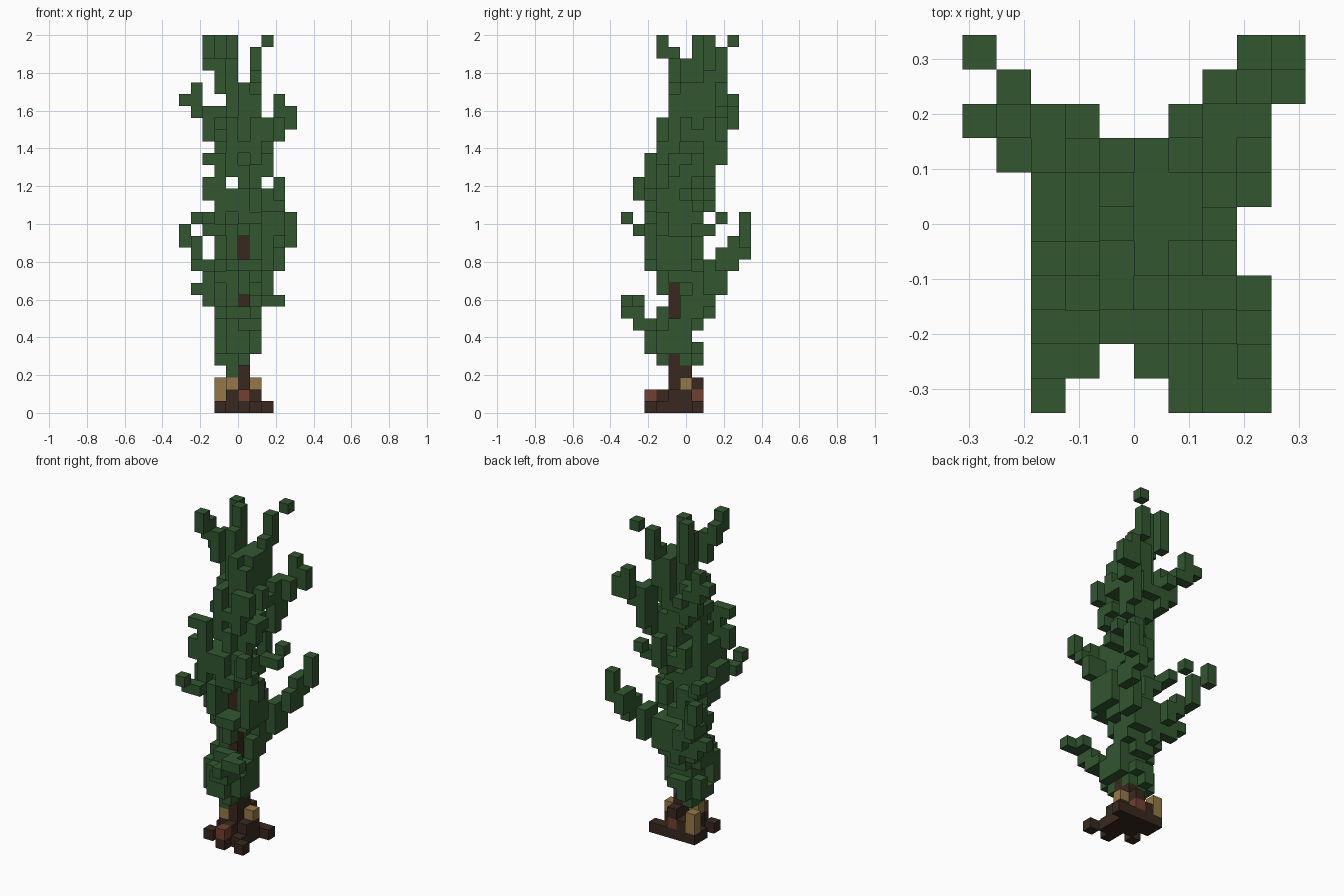
import bpy
import bmesh
import random

if "Cube" in bpy.data.objects:
    bpy.data.objects.remove(bpy.data.objects["Cube"], do_unlink=True)

random.seed(3)
CELL = 1 / 16            # edge of one block
HALF_X, HALF_Y = 5, 5.5  # half the grid, in blocks


def material(name, colour):
    mat = bpy.data.materials.new(name)
    mat.use_nodes = True
    rgba = (*colour, 1)
    mat.diffuse_color = rgba
    mat.node_tree.nodes["Principled BSDF"].inputs["Base Color"].default_value = rgba
    return mat


def block(start, end):
    """Set of grid cells spanned by two corner cells, inclusive."""
    spans = [range(min(a, b), max(a, b) + 1) for a, b in zip(start, end)]
    return {(x, y, z) for x in spans[0] for y in spans[1] for z in spans[2]}


def column(x, y, low, high):
    return block((x, y, low), (x, y, high))


def limb(*points):
    """Stepped line of cells through the given points."""
    cells = set()
    for a, b in zip(points, points[1:]):
        steps = max(abs(q - p) for p, q in zip(a, b))
        for s in range(steps + 1):
            cells.add(tuple(round(p + (q - p) * s / steps) for p, q in zip(a, b)))
    return cells


def clump(low, high, x0, x1, y0, y1):
    """Rounded, ragged tier of leaves inside a rectangle."""
    cells = set()
    cx, cy = (x0 + x1) / 2, (y0 + y1) / 2
    rx, ry = (x1 - x0 + 1) / 2, (y1 - y0 + 1) / 2
    for x, y, z in sorted(block((x0, y0, low), (x1, y1, high))):
        reach = ((x - cx) / rx) ** 2 + ((y - cy) / ry) ** 2
        if reach < 0.55 or (reach <= 1 and random.random() > 0.25):
            cells.add((x, y, z))
    return cells


def build(name, cells, mat, solid):
    """Mesh the faces of the cells that are not against another cell."""
    bm = bmesh.new()
    corners = {}

    def vert(p):
        if p not in corners:
            corners[p] = bm.verts.new(
                ((p[0] - HALF_X) * CELL, (p[1] - HALF_Y) * CELL, p[2] * CELL))
        return corners[p]

    for cell in sorted(cells):
        for axis in range(3):
            for side in (0, 1):
                near = list(cell)
                near[axis] += 2 * side - 1
                if tuple(near) in solid:
                    continue
                u, v = (axis + 1) % 3, (axis + 2) % 3
                ring = []
                for du, dv in ((0, 0), (1, 0), (1, 1), (0, 1)):
                    p = list(cell)
                    p[axis] += side
                    p[u] += du
                    p[v] += dv
                    ring.append(vert(tuple(p)))
                bm.faces.new(ring if side else ring[::-1])
    mesh = bpy.data.meshes.new(name)
    bm.to_mesh(mesh)
    bm.free()
    mesh.materials.append(mat)
    obj = bpy.data.objects.new(name, mesh)
    bpy.context.collection.objects.link(obj)


# Trunk and spreading roots
trunk = column(5, 4, 0, 14) | column(5, 5, 0, 3)
roots = block((4, 4, 0), (6, 6, 0)) | block((3, 5, 0), (3, 6, 0))
roots |= block((5, 3, 0), (6, 3, 0)) | {(3, 3, 0), (5, 2, 0), (7, 2, 0), (7, 6, 0)}
roots |= block((4, 4, 1), (6, 5, 1)) | {(5, 3, 1), (4, 6, 1), (5, 6, 2)}

# Stones and fungus around the foot
tan = column(3, 6, 1, 2) | {(4, 4, 2), (6, 5, 2)}
red = {(5, 2, 1), (5, 6, 1)}

# Leaf tiers from bottom to top: low, high, x range, y range
leaves = column(4, 5, 3, 4) | {(4, 4, 3)}
for tier in (
    (4, 4, 3, 5, 3, 6),
    (5, 7, 3, 6, 2, 6),
    (8, 8, 3, 6, 3, 7),
    (9, 10, 3, 6, 4, 7),
    (11, 11, 3, 6, 3, 7),
    (12, 14, 3, 7, 2, 6),
    (15, 16, 2, 7, 2, 5),
    (17, 18, 3, 6, 2, 6),
    (19, 19, 3, 6, 3, 6),
    (20, 21, 3, 7, 3, 6),
    (22, 22, 3, 6, 3, 6),
    (23, 24, 3, 7, 4, 7),
    (25, 27, 4, 6, 4, 7),
):
    leaves |= clump(*tier)

# Leaves wrapped round the trunk
leaves |= column(5, 3, 4, 8) | column(5, 3, 10, 12) | column(5, 4, 15, 26)
leaves |= column(6, 4, 5, 7) | column(6, 4, 11, 26)

# Low branches
leaves |= limb((5, 2, 6), (5, 1, 7), (6, 1, 7), (6, 1, 8), (6, 0, 8), (7, 0, 9), (8, 0, 9))
leaves |= {(7, 1, 9), (6, 2, 7)}
leaves |= limb((3, 6, 8), (2, 7, 9), (1, 7, 10)) | column(2, 7, 9, 11)

# Middle branches, each ending in an upright tip
leaves |= column(6, 7, 9, 11) | column(7, 7, 10, 12) | column(7, 8, 10, 12)
leaves |= column(8, 8, 12, 13) | column(8, 9, 12, 14)
leaves |= column(8, 10, 13, 14) | column(9, 10, 14, 16)
leaves |= column(3, 7, 9, 11) | column(3, 8, 10, 11) | column(2, 8, 11, 12)
leaves |= column(1, 8, 12, 12) | column(1, 9, 12, 14) | column(0, 10, 14, 15)
leaves |= limb((4, 3, 13), (3, 1, 15), (2, 0, 16)) | {(2, 1, 15), (3, 2, 15)}
leaves |= limb((3, 6, 14), (2, 7, 15), (1, 8, 16)) | {(2, 5, 15), (2, 6, 15)}
leaves |= limb((6, 6, 16), (7, 6, 17), (8, 7, 18)) | {(8, 6, 17)}
leaves |= limb((7, 3, 14), (7, 3, 16), (8, 2, 17)) | column(7, 2, 17, 18)
leaves |= column(8, 1, 18, 19) | column(8, 3, 15, 16)
leaves |= column(3, 2, 16, 21) | column(2, 2, 18, 19) | column(6, 7, 17, 19)

# Upper branches
leaves |= limb((6, 6, 20), (7, 7, 22), (8, 9, 24)) | column(7, 7, 20, 24)
leaves |= column(7, 8, 21, 24) | column(8, 8, 23, 24)
leaves |= column(8, 9, 24, 26) | column(9, 9, 24, 25)
leaves |= limb((4, 6, 21), (2, 7, 24)) | column(2, 7, 23, 25) | column(3, 7, 22, 25)
leaves |= column(1, 8, 25, 27) | {(0, 8, 26), (2, 8, 25), (3, 8, 24), (2, 2, 21)}
leaves |= column(7, 3, 23, 24) | column(6, 3, 22, 24) | column(4, 3, 23, 24)

# Crown
leaves |= column(4, 6, 26, 31) | column(3, 7, 28, 31) | column(6, 8, 28, 30)
leaves |= column(6, 7, 25, 28) | column(3, 4, 27, 29) | column(4, 5, 27, 29)
leaves |= column(2, 4, 29, 30) | column(2, 3, 30, 31) | {(7, 9, 31)}

# Gaps between the tiers and where the trunk shows
leaves -= block((4, 0, 19), (4, 9, 19))
leaves -= block((6, 2, 13), (6, 3, 15))
for z in (9, 13, 14):
    leaves -= block((5, 0, z), (5, 3, z))
for z in (4, 8, 9, 10):
    leaves -= block((6, 4, z), (9, 4, z))

# Give every cell one owner, then mesh
roots -= trunk
wood = trunk | roots
leaves -= wood | tan | red
everything = wood | leaves | tan | red

bark = material("dark bark", (0.040, 0.022, 0.013))
build("foliage", leaves, material("leaf green", (0.032, 0.095, 0.030)), everything)
build("trunk", trunk, bark, everything)
build("roots", roots, bark, everything)
build("tan_stones", tan, material("tan stone", (0.30, 0.19, 0.061)), everything)
build("red_fungus", red, material("rust red", (0.175, 0.050, 0.032)), everything)
